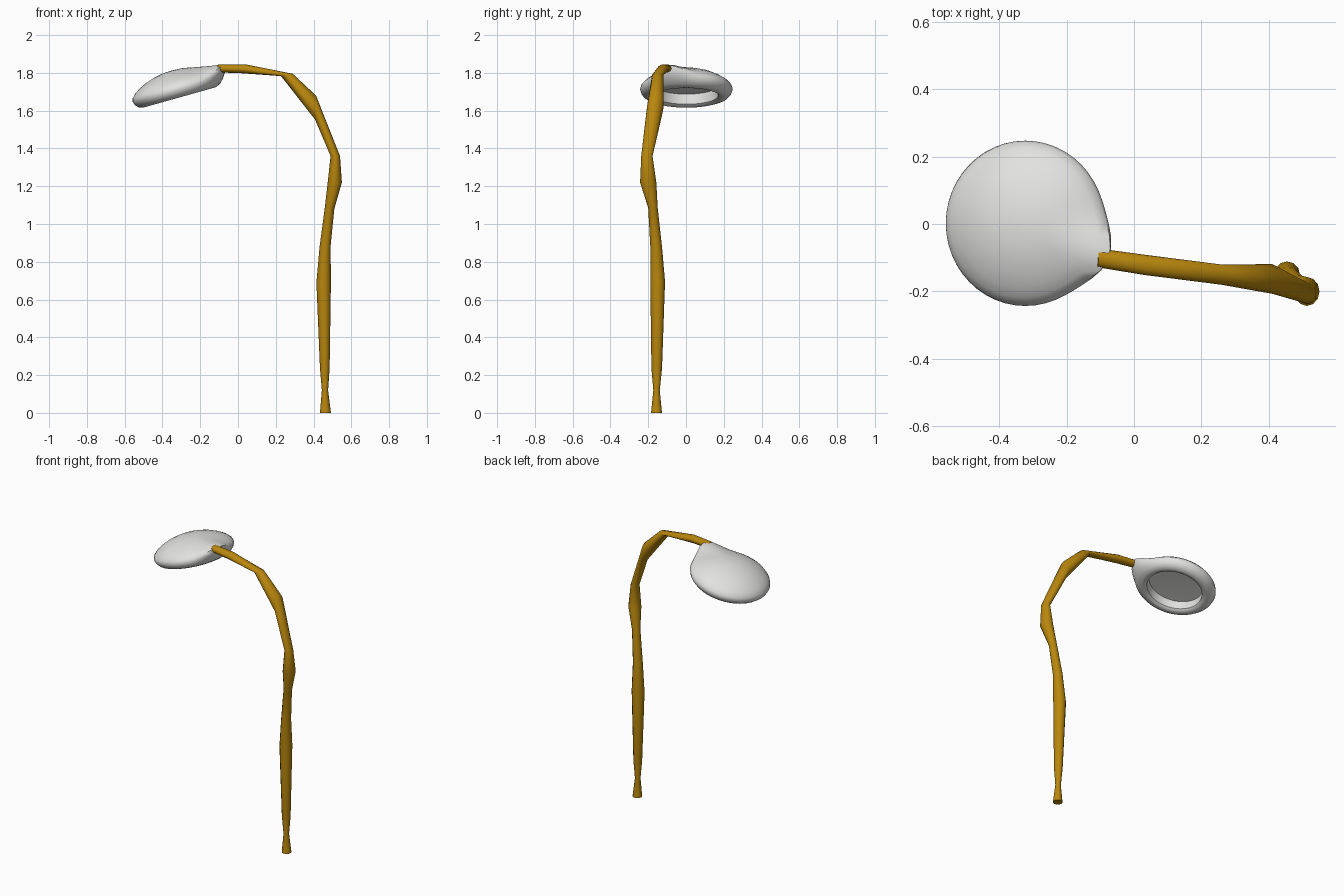
import bpy, bmesh, math
from mathutils import Vector, Matrix

if "Cube" in bpy.data.objects:
    bpy.data.objects.remove(bpy.data.objects["Cube"])


def material(name, col):
    m = bpy.data.materials.new(name)
    m.diffuse_color = (*col, 1)
    m.use_nodes = True
    m.node_tree.nodes["Principled BSDF"].inputs["Base Color"].default_value = m.diffuse_color
    return m


def loft(name, rings, mat, angle):
    """Skin a list of closed rings and cap both ends."""
    bm = bmesh.new()
    vs = [[bm.verts.new(p) for p in ring] for ring in rings]
    n = len(rings[0])
    for a, b in zip(vs, vs[1:]):
        for i in range(n):
            j = (i + 1) % n
            bm.faces.new((a[i], a[j], b[j], b[i]))
    bm.faces.new(vs[0])
    bm.faces.new(vs[-1])
    bmesh.ops.recalc_face_normals(bm, faces=bm.faces[:])
    me = bpy.data.meshes.new(name)
    bm.to_mesh(me)
    bm.free()
    me.materials.append(mat)
    ob = bpy.data.objects.new(name, me)
    bpy.context.collection.objects.link(ob)
    bpy.ops.object.select_all(action='DESELECT')
    ob.select_set(True)
    bpy.context.view_layer.objects.active = ob
    bpy.ops.object.shade_smooth_by_angle(angle=math.radians(angle))
    return ob


gold = material("dark gold", (0.48, 0.24, 0.004))
white = material("pale grey", (0.76, 0.76, 0.75))

# Curved stalk: inner x, z, outer x, z, centre y, half width in y
STALK = [
    (.434, 0, .492, 0, -.156, .029),
    (.444, .12, .477, .12, -.156, .017),
    (.434, .235, .485, .235, -.155, .028),
    (.415, .69, .492, .70, -.150, .039),
    (.432, .88, .490, .88, -.158, .031),
    (.460, 1.09, .510, 1.08, -.175, .025),
    (.475, 1.22, .550, 1.22, -.200, .043),
    (.490, 1.36, .540, 1.36, -.207, .030),
    (.408, 1.553, .413, 1.68, -.163, .044),
    (.228, 1.783, .290, 1.795, -.150, .030),
    (.020, 1.798, .040, 1.845, -.121, .030),
    (-.115, 1.803, -.105, 1.845, -.100, .028),
]
N = 12
rings = []
for x0, z0, x1, z1, y, w in STALK:
    c = Vector(((x0 + x1) / 2, y, (z0 + z1) / 2))
    h = Vector(((x1 - x0) / 2, 0, (z1 - z0) / 2))
    rings.append([c + h * math.cos(t) + Vector((0, w * math.sin(t), 0))
                  for t in (2 * math.pi * i / N for i in range(N))])
loft("curved_stalk", rings, gold, 40)

# Tilted lamp shade: radius, height, strength of the bulge towards the stalk
SHADE = [
    (.004, .148, 0), (.05, .146, 0), (.10, .137, 0), (.15, .121, .15),
    (.19, .102, .4), (.22, .083, .75), (.24, .062, 1), (.245, .045, .8),
    (.238, .025, .4), (.222, .008, .15), (.20, 0, 0), (.18, .001, 0),
    (.168, .010, 0), (.166, .065, 0), (.08, .068, 0), (.004, .068, 0),
]
place = Matrix.Translation((-.31, .002, 1.67)) @ Matrix.Rotation(math.radians(-15.7), 4, 'Y')
M = 48
rings = []
for r, h, k in SHADE:
    ring = []
    for i in range(M):
        t = 2 * math.pi * i / M - math.pi
        b = k * math.exp(-((t + math.radians(21)) / math.radians(21)) ** 2)
        rr = r + .05 * b
        ring.append(place @ Vector((rr * math.cos(t), rr * math.sin(t), h + .038 * b)))
    rings.append(ring)
loft("lamp_shade", rings, white, 50)
